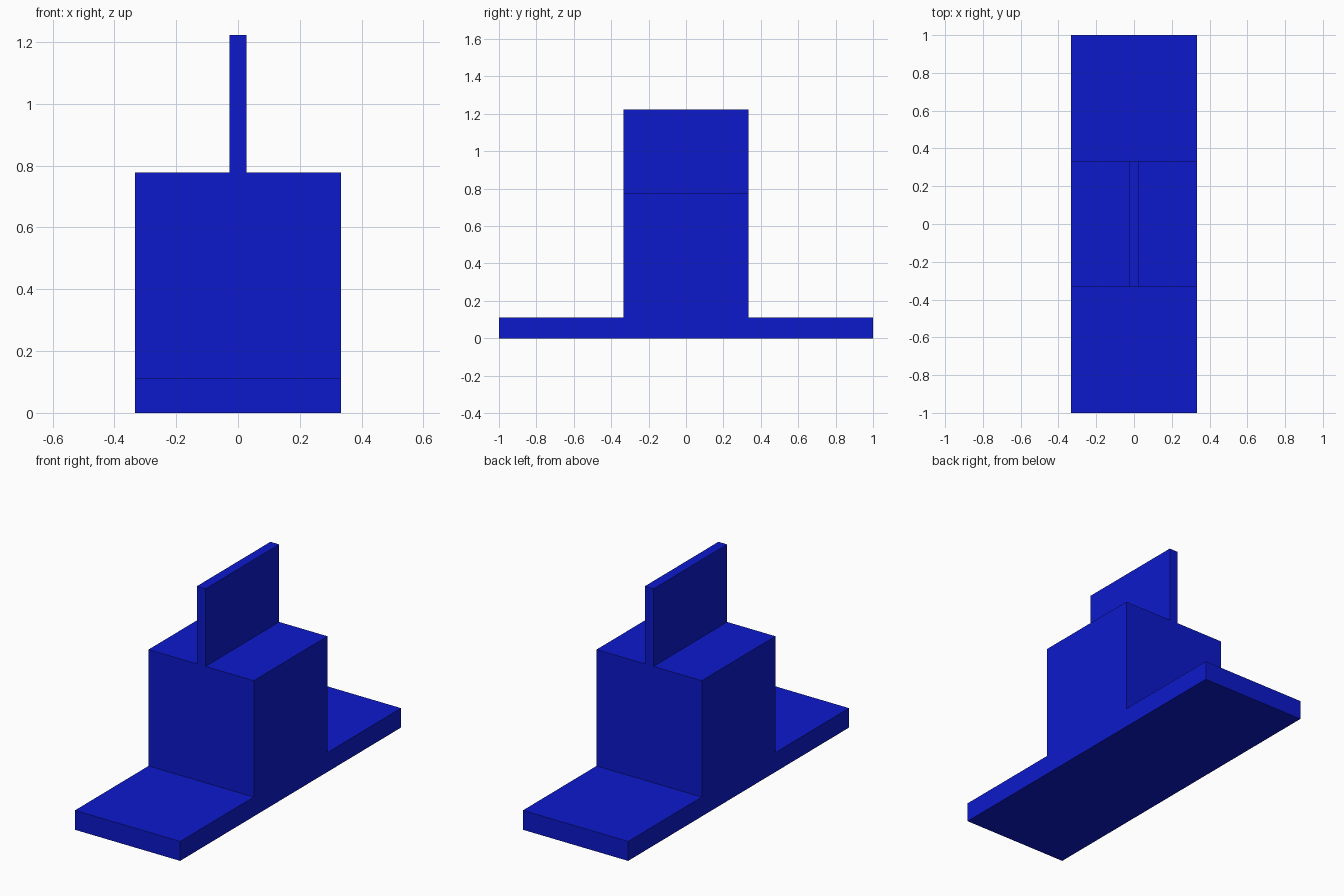
import bpy
import bmesh

if "Cube" in bpy.data.objects:
    bpy.data.objects.remove(bpy.data.objects["Cube"])

W = 1 / 3          # half width of body, half depth of block and fin
BASE_H = 1 / 9
BLOCK_TOP = 7 / 9
FIN_TOP = 11 / 9
FIN_HALF = 1 / 36

blue = bpy.data.materials.new("blue")
blue.diffuse_color = (0.004, 0.01, 0.6, 1)
blue.use_nodes = True
blue.node_tree.nodes["Principled BSDF"].inputs["Base Color"].default_value = blue.diffuse_color


def extrude_profile(name, profile, half_width, open_bottom=False):
    """Extrude a (y, z) outline along x, centred on x = 0."""
    bm = bmesh.new()
    face = bm.faces.new([bm.verts.new((-half_width, y, z)) for y, z in profile])
    res = bmesh.ops.extrude_face_region(bm, geom=[face], use_keep_orig=True)
    verts = [g for g in res["geom"] if isinstance(g, bmesh.types.BMVert)]
    bmesh.ops.translate(bm, verts=verts, vec=(2 * half_width, 0, 0))
    bmesh.ops.recalc_face_normals(bm, faces=bm.faces)
    if open_bottom:
        hidden = [f for f in bm.faces if f.normal.z < -0.9]
        bmesh.ops.delete(bm, geom=hidden, context='FACES_ONLY')
    mesh = bpy.data.meshes.new(name)
    bm.to_mesh(mesh)
    bm.free()
    mesh.materials.append(blue)
    obj = bpy.data.objects.new(name, mesh)
    bpy.context.collection.objects.link(obj)
    return obj


# Long flat base with the raised centre block, as one stepped outline
half = [(1, 0), (1, BASE_H), (W, BASE_H), (W, BLOCK_TOP)]
extrude_profile("stepped_base", half + [(-y, z) for y, z in reversed(half)], W)

# Thin upright fin on the block (its hidden underside is left open)
extrude_profile("top_fin", [(W, BLOCK_TOP), (W, FIN_TOP), (-W, FIN_TOP), (-W, BLOCK_TOP)],
                FIN_HALF, open_bottom=True)
